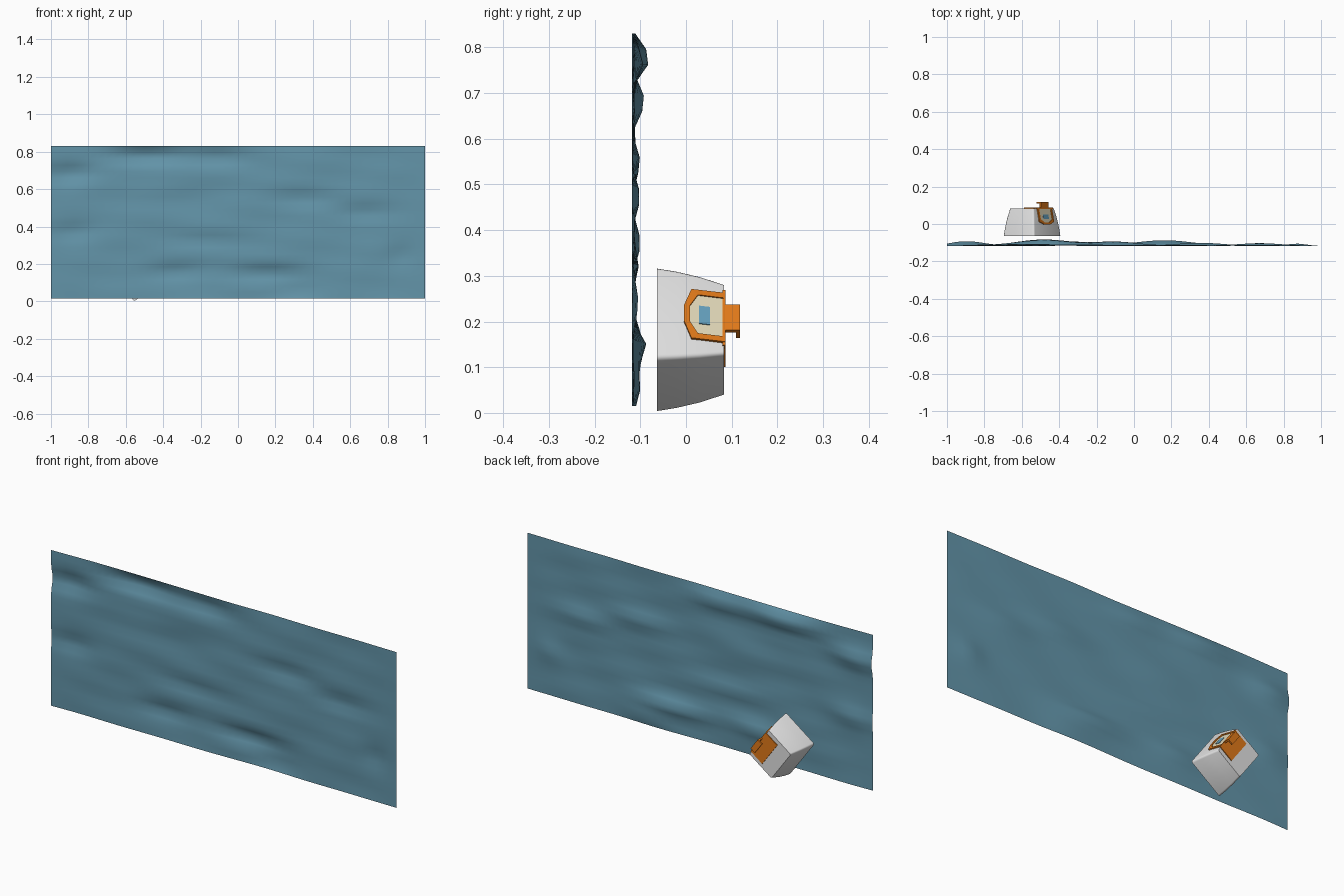
import bpy, bmesh, math
from mathutils import Matrix, Vector

cube = bpy.data.objects.get("Cube")
if cube:
    bpy.data.objects.remove(cube)


def material(name, rgb):
    m = bpy.data.materials.new(name)
    m.use_nodes = True
    m.diffuse_color = (*rgb, 1)
    bsdf = next(n for n in m.node_tree.nodes if n.type == 'BSDF_PRINCIPLED')
    bsdf.inputs["Base Color"].default_value = (*rgb, 1)
    return m


WATER = material("water blue", (0.125, 0.30, 0.40))
WHITE = material("hull white", (0.76, 0.76, 0.76))
ORANGE = material("safety orange", (0.74, 0.19, 0.01))
CREAM = material("cream lining", (0.76, 0.69, 0.48))
GLASS = material("window blue", (0.13, 0.36, 0.52))

# Raft frame: local x along the long side, y out of the window side, z to the back
tilt = math.radians(36)
out = Vector((math.cos(tilt), 0, math.sin(tilt)))
along = Vector((-out.z, 0, out.x))
RAFT = Matrix((along, out, Vector((0, 1, 0)))).transposed().to_4x4()
RAFT.translation = (-0.545, 0, 0.16)

HALF_LONG, HALF_SHORT = 0.1235, 0.102
PROFILE = [(-0.063, 1.0), (-0.02, 0.955), (0.03, 0.88), (0.083, 0.77)]


def finish(name, bm, mat, smooth=True, matrix=RAFT):
    bmesh.ops.recalc_face_normals(bm, faces=bm.faces)
    bm.transform(matrix)
    mesh = bpy.data.meshes.new(name)
    bm.to_mesh(mesh)
    bm.free()
    ob = bpy.data.objects.new(name, mesh)
    bpy.context.collection.objects.link(ob)
    mesh.materials.append(mat)
    if smooth:
        bpy.ops.object.select_all(action='DESELECT')
        ob.select_set(True)
        bpy.context.view_layer.objects.active = ob
        bpy.ops.object.shade_smooth_by_angle(angle=math.radians(35))
    return ob


def loft(name, loops, mat, closed=False, smooth=False):
    """Skin a list of equal loops; cap the ends, or join last to first."""
    bm = bmesh.new()
    rings = [[bm.verts.new(p) for p in loop] for loop in loops]
    pairs = list(zip(rings, rings[1:]))
    if closed:
        pairs.append((rings[-1], rings[0]))
    else:
        bm.faces.new(rings[0])
        bm.faces.new(rings[-1])
    n = len(rings[0])
    for a, b in pairs:
        for i in range(n):
            j = (i + 1) % n
            bm.faces.new((a[i], a[j], b[j], b[i]))
    return finish(name, bm, mat, smooth)


def box(name, x, y, z, mat):
    loops = [[(x[0], y[0], h), (x[1], y[0], h), (x[1], y[1], h), (x[0], y[1], h)] for h in z]
    return loft(name, loops, mat)


def hull_scale(w):
    w = max(w, PROFILE[0][0])
    for (w0, s0), (w1, s1) in zip(PROFILE, PROFILE[1:]):
        if w <= w1 or w1 == PROFILE[-1][0]:
            return s0 + (s1 - s0) * (w - w0) / (w1 - w0)


def rounded_rect(a, b, r, w, steps=3):
    pts = []
    for k, (sx, sy) in enumerate([(1, 1), (-1, 1), (-1, -1), (1, -1)]):
        for i in range(steps + 1):
            t = math.pi / 2 * (k + i / steps)
            pts.append((sx * (a - r) + r * math.cos(t), sy * (b - r) + r * math.sin(t), w))
    return pts


def on_side(outline, lift):
    """Lay a half outline (mirrored) on the window side of the hull."""
    full = outline + [(-x, w) for x, w in reversed(outline)]
    return [(x, HALF_SHORT * hull_scale(w) + lift, w) for x, w in full]


# Rippled water sheet: (x, z, height, x spread, z spread)
RIPPLES = [(-0.5, 0.775, 0.036, 0.2, 0.04), (-0.9, 0.68, 0.026, 0.13, 0.045),
           (-0.1, 0.77, 0.022, 0.16, 0.04), (0.15, 0.145, 0.028, 0.2, 0.04),
           (-0.35, 0.155, 0.024, 0.16, 0.04), (0.3, 0.06, 0.016, 0.16, 0.04),
           (0.65, 0.47, 0.015, 0.15, 0.04), (-0.88, 0.37, 0.017, 0.12, 0.04),
           (0.35, 0.55, 0.012, 0.18, 0.04), (-0.2, 0.32, 0.012, 0.2, 0.04),
           (0.87, 0.25, 0.012, 0.07, 0.05), (-0.3, 0.55, 0.010, 0.2, 0.05)]
bm = bmesh.new()
bmesh.ops.create_grid(bm, x_segments=48, y_segments=24, size=1)
for v in bm.verts:
    x, z = v.co.x, 0.4225 + v.co.y * 0.4075
    h = sum(a * math.exp(-((x - cx) / sx) ** 2 - ((z - cz) / sz) ** 2)
            for cx, cz, a, sx, sz in RIPPLES)
    h += 0.003 * (1 + math.sin(9 * x + 14 * z) * math.cos(31 * z - 3 * x)) * (1 - x ** 8)
    v.co = (x, h - 0.118, z)
water = finish("water_sheet", bm, WATER, False, Matrix())
for p in water.data.polygons:
    p.use_smooth = True

# Tapered, softly bulging hull
loft("hull", [rounded_rect(HALF_LONG * s, HALF_SHORT * s, 0.010 * s, w)
              for w, s in PROFILE], WHITE, smooth=True)

# Framed window on the hull side
OUTER = [(0.066, 0.087), (0.066, 0.012), (0.022, -0.004)]
INNER = [(0.052, 0.082), (0.052, 0.026), (0.022, 0.009)]
loft("window_frame", [on_side(OUTER, -0.004), on_side(OUTER, 0.006),
                      on_side(INNER, 0.006), on_side(INNER, -0.004)], ORANGE, closed=True)
loft("window_lining", [on_side(INNER, -0.003), on_side(INNER, 0.003)], CREAM)
PANE = [(0.024, 0.052), (0.024, 0.028)]
loft("window_pane", [on_side(PANE, 0.002), on_side(PANE, 0.0045)], GLASS)

# Back panel with hooked handle
box("back_panel", (-0.074, 0.074), (0, 0.083), (0.080, 0.087), ORANGE)
box("handle_arm", (-0.035, 0.035), (0.076, 0.084), (0.084, 0.112), ORANGE)
box("handle_lip", (-0.035, 0.035), (0.054, 0.084), (0.110, 0.118), ORANGE)
